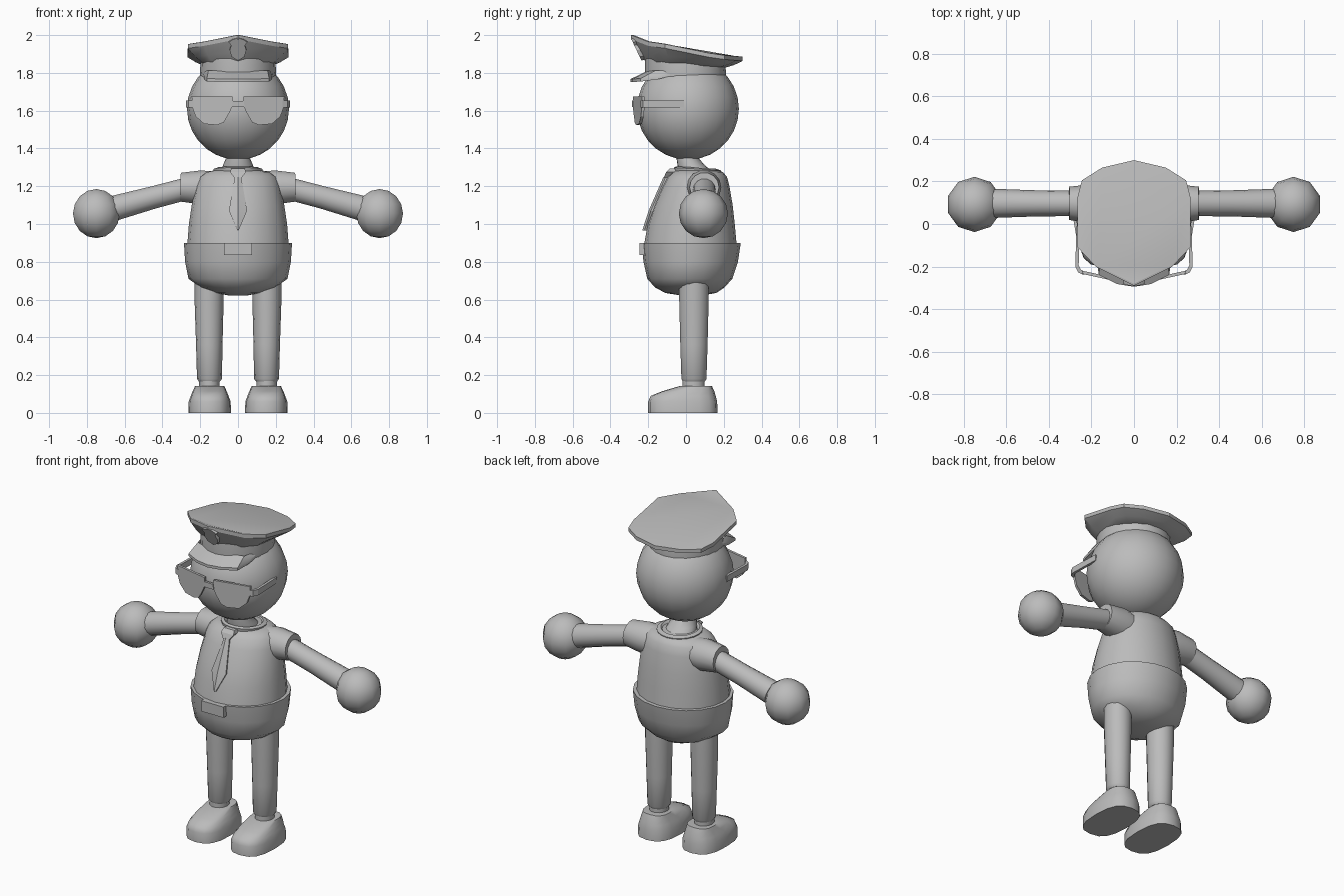
import bpy, bmesh, math
from mathutils import Vector

if "Cube" in bpy.data.objects:
    bpy.data.objects.remove(bpy.data.objects["Cube"])

grey = bpy.data.materials.new("plain grey")
grey.diffuse_color = (0.5, 0.5, 0.5, 1)
grey.use_nodes = True
grey.node_tree.nodes["Principled BSDF"].inputs["Base Color"].default_value = grey.diffuse_color


def finish(bm, name, angle=35):
    bmesh.ops.recalc_face_normals(bm, faces=bm.faces[:])
    me = bpy.data.meshes.new(name)
    bm.to_mesh(me)
    bm.free()
    me.materials.append(grey)
    ob = bpy.data.objects.new(name, me)
    bpy.context.collection.objects.link(ob)
    bpy.ops.object.select_all(action='DESELECT')
    ob.select_set(True)
    bpy.context.view_layer.objects.active = ob
    bpy.ops.object.shade_smooth_by_angle(angle=math.radians(angle))
    return ob


def loft(name, rings, angle=35):
    """Skin a stack of closed rings and cap both ends."""
    bm = bmesh.new()
    rows = [[bm.verts.new(p) for p in r] for r in rings]
    n = len(rows[0])
    for a, b in zip(rows, rows[1:]):
        for i in range(n):
            j = (i + 1) % n
            bm.faces.new((a[i], a[j], b[j], b[i]))
    bm.faces.new(rows[0])
    bm.faces.new(rows[-1])
    return finish(bm, name, angle)


def oval(z, rx, y0, y1, cx=0, n=20, power=1.0, tilt=0.0):
    """Horizontal oval ring from y0 (front) to y1 (back)."""
    pts = []
    for i in range(n):
        a = 2 * math.pi * i / n
        c, s = math.cos(a), math.sin(a)
        c = math.copysign(abs(c) ** power, c)
        s = math.copysign(abs(s) ** power, s)
        y = (y0 + y1) / 2 + s * (y1 - y0) / 2
        pts.append((cx + rx * c, y, z + tilt * y))
    return pts


def tube(name, stops, n=14):
    """Round tube through (point, radius) stops along one straight axis."""
    axis = (Vector(stops[-1][0]) - Vector(stops[0][0])).normalized()
    u = Vector((0, 1, 0))
    v = axis.cross(u)
    return loft(name, [[Vector(p) + r * (u * math.cos(t) + v * math.sin(t))
                        for t in (2 * math.pi * i / n for i in range(n))]
                       for p, r in stops])


def prism(name, pts, offset):
    """Plate: an outline extruded along an offset."""
    off = Vector(offset)
    return loft(name, [pts, [Vector(p) + off for p in pts]], 20)


def ball(name, centre, r, seg, rows):
    bm = bmesh.new()
    bmesh.ops.create_uvsphere(bm, u_segments=seg, v_segments=rows, radius=r)
    bmesh.ops.translate(bm, verts=bm.verts[:], vec=centre)
    return finish(bm, name, 50)


# head, neck and collar
ball("head", (0, 0.01, 1.61), 0.27, 20, 14)
loft("neck", [oval(1.27, 0.09, -0.04, 0.15), oval(1.31, 0.08, -0.045, 0.10),
              oval(1.345, 0.065, -0.05, 0.07), oval(1.40, 0.06, -0.05, 0.07)])
loft("collar", [oval(1.265, 0.125, -0.06, 0.18, tilt=-0.06),
                oval(1.295, 0.13, -0.065, 0.185, tilt=-0.06),
                oval(1.302, 0.11, -0.05, 0.16, tilt=-0.06),
                oval(1.28, 0.09, -0.03, 0.14, tilt=-0.06)])

# shirt and trouser top
loft("shirt", [oval(*r) for r in (
    (0.87, 0.27, -0.225, 0.27), (1.0, 0.26, -0.203, 0.258),
    (1.1, 0.245, -0.17, 0.247), (1.2, 0.225, -0.125, 0.23),
    (1.25, 0.205, -0.098, 0.217), (1.275, 0.17, -0.07, 0.195),
    (1.287, 0.11, -0.05, 0.16))], 60)
loft("trouser_hips", [oval(*r) for r in (
    (0.622, 0.05, -0.03, 0.09), (0.635, 0.12, -0.11, 0.16),
    (0.665, 0.20, -0.165, 0.205), (0.71, 0.262, -0.205, 0.245),
    (0.80, 0.28, -0.225, 0.275), (0.90, 0.286, -0.235, 0.29))], 50)
prism("belt_buckle", [(-0.075, -0.247, 0.835), (0.075, -0.247, 0.835),
                      (0.075, -0.247, 0.9), (-0.075, -0.247, 0.9)], (0, 0.03, 0))

# tie
loft("tie_blade", [[(-w, y, z), (0, y - 0.012, z), (w, y, z), (w, y + 0.03, z), (-w, y + 0.03, z)]
                   for z, w, y in ((1.25, 0.017, -0.107), (1.07, 0.048, -0.186),
                                   (0.965, 0.003, -0.22))], 20)
loft("tie_knot", [[(-w, y, z), (w, y, z), (w, y + 0.05, z), (-w, y + 0.05, z)]
                  for z, w, y in ((1.245, 0.02, -0.118), (1.275, 0.042, -0.105),
                                  (1.295, 0.035, -0.085))], 20)

# limbs
for s, side in ((1, "left"), (-1, "right")):
    tube(side + "_sleeve", [((s * 0.12, 0.09, 1.19), 0.09), ((s * 0.20, 0.095, 1.194), 0.092),
                            ((s * 0.305, 0.097, 1.195), 0.078)])
    tube(side + "_arm", [((s * 0.26, 0.097, 1.19), 0.06), ((s * 0.45, 0.097, 1.14), 0.061),
                         ((s * 0.65, 0.097, 1.085), 0.068)])
    ball(side + "_hand", (s * 0.75, 0.092, 1.055), 0.13, 10, 8)
    loft(side + "_leg", [oval(z, r, 0.042 - d, 0.042 + d, s * x, 14) for z, r, d, x in (
        (0.165, 0.055, 0.06, 0.151), (0.18, 0.066, 0.068, 0.151),
        (0.36, 0.07, 0.074, 0.152), (0.60, 0.077, 0.08, 0.153),
        (0.72, 0.077, 0.08, 0.153))], 50)
    loft(side + "_ankle", [oval(z, 0.054, -0.02, 0.1, s * 0.152, 14) for z in (0.12, 0.19)])
    loft(side + "_shoe", [oval(z, r, a, b, s * 0.15, 16, 0.75) for z, r, a, b in (
        (0, 0.113, -0.2, 0.167), (0.06, 0.111, -0.2, 0.165), (0.09, 0.10, -0.187, 0.157),
        (0.115, 0.09, -0.125, 0.15), (0.143, 0.077, -0.03, 0.137))], 50)

# cap: band, flared crown with thin rim
loft("cap_band", [oval(1.765, 0.2, -0.215, 0.21), oval(1.80, 0.202, -0.218, 0.212),
                  oval(1.86, 0.198, -0.217, 0.208, tilt=-0.08)])
half = [(0, -0.29, 2.0), (0.18, -0.2, 1.965), (0.265, -0.11, 1.952), (0.267, 0.12, 1.905),
        (0.245, 0.205, 1.893), (0.15, 0.265, 1.888), (0, 0.3, 1.885)]
outline = half + [(-x, y, z) for x, y, z in half[-2:0:-1]]
crown_base = []
for x, y, z in outline:
    d = math.hypot(x / 0.198, (y + 0.005) / 0.213)
    crown_base.append((x / d, y / d, 1.845 - 0.08 * y / d))
middle = [((x + bx) / 2, (y + by) / 2, z * 0.45 + bz * 0.55 - 0.012)
          for (x, y, z), (bx, by, bz) in zip(outline, crown_base)]
rim = [(x, y, z - 0.022) for x, y, z in outline]
bm_top = [(x * 0.97, y * 0.97, z + 0.002) for x, y, z in outline]
loft("cap_crown", [crown_base, middle, rim, outline, bm_top], 25)

# cap visor: curved plate sloping forward
front_edge = [(-0.185, -0.06, 1.805), (-0.18, -0.15, 1.782), (-0.165, -0.24, 1.77),
              (-0.08, -0.282, 1.768), (0, -0.295, 1.767), (0.08, -0.282, 1.768),
              (0.165, -0.24, 1.77), (0.18, -0.15, 1.782), (0.185, -0.06, 1.805)]
bm = bmesh.new()
rows = []
for k in (0, 1):
    outer = [bm.verts.new((x, y, z - 0.016 * k)) for x, y, z in front_edge]
    inner = [bm.verts.new((x * 0.95, min(-0.05, y * 0.68), 1.812 - 0.016 * k))
             for x, y, z in front_edge]
    rows.append((outer, inner))
(o0, i0), (o1, i1) = rows
for a in range(len(o0) - 1):
    b = a + 1
    for q in ((o0[a], o0[b], i0[b], i0[a]), (o1[a], o1[b], i1[b], i1[a]),
              (o0[a], o0[b], o1[b], o1[a]), (i0[a], i0[b], i1[b], i1[a])):
        bm.faces.new(q)
for a in (0, -1):
    bm.faces.new((o0[a], i0[a], i1[a], o1[a]))
finish(bm, "cap_visor")

# plain shield on the cap front, leaning with the crown
shield = [(0, 1.865), (0.034, 1.885), (0.044, 1.92), (0.036, 1.945), (0.05, 1.962),
          (0.03, 1.975), (0, 1.985)]
shield += [(-x, z) for x, z in shield[-2:0:-1]]
prism("cap_shield", [(x, -0.236 - (z - 1.865) * 0.47, z) for x, z in shield], (0, 0.022, 0.006))

# sunglasses
lens = [(0.245, 1.675), (0.03, 1.675), (0.025, 1.635), (0.045, 1.59), (0.075, 1.538),
        (0.11, 1.524), (0.18, 1.53), (0.225, 1.57), (0.243, 1.62)]
for s, side in ((1, "left"), (-1, "right")):
    prism(side + "_lens", [(s * x, -0.288 + 0.22 * x, z) for x, z in lens], (0, 0.015, 0))
    prism(side + "_temple", [(s * x, y, 1.618) for x, y in (
        (0.235, -0.24), (0.262, -0.228), (0.276, -0.2), (0.27, -0.01),
        (0.255, -0.01), (0.26, -0.195), (0.25, -0.215), (0.235, -0.222))], (0, 0, 0.036))
prism("glasses_bridge", [(-0.035, -0.285, 1.62), (0.035, -0.285, 1.62),
                         (0.03, -0.285, 1.652), (-0.03, -0.285, 1.652)], (0, 0.015, 0))
